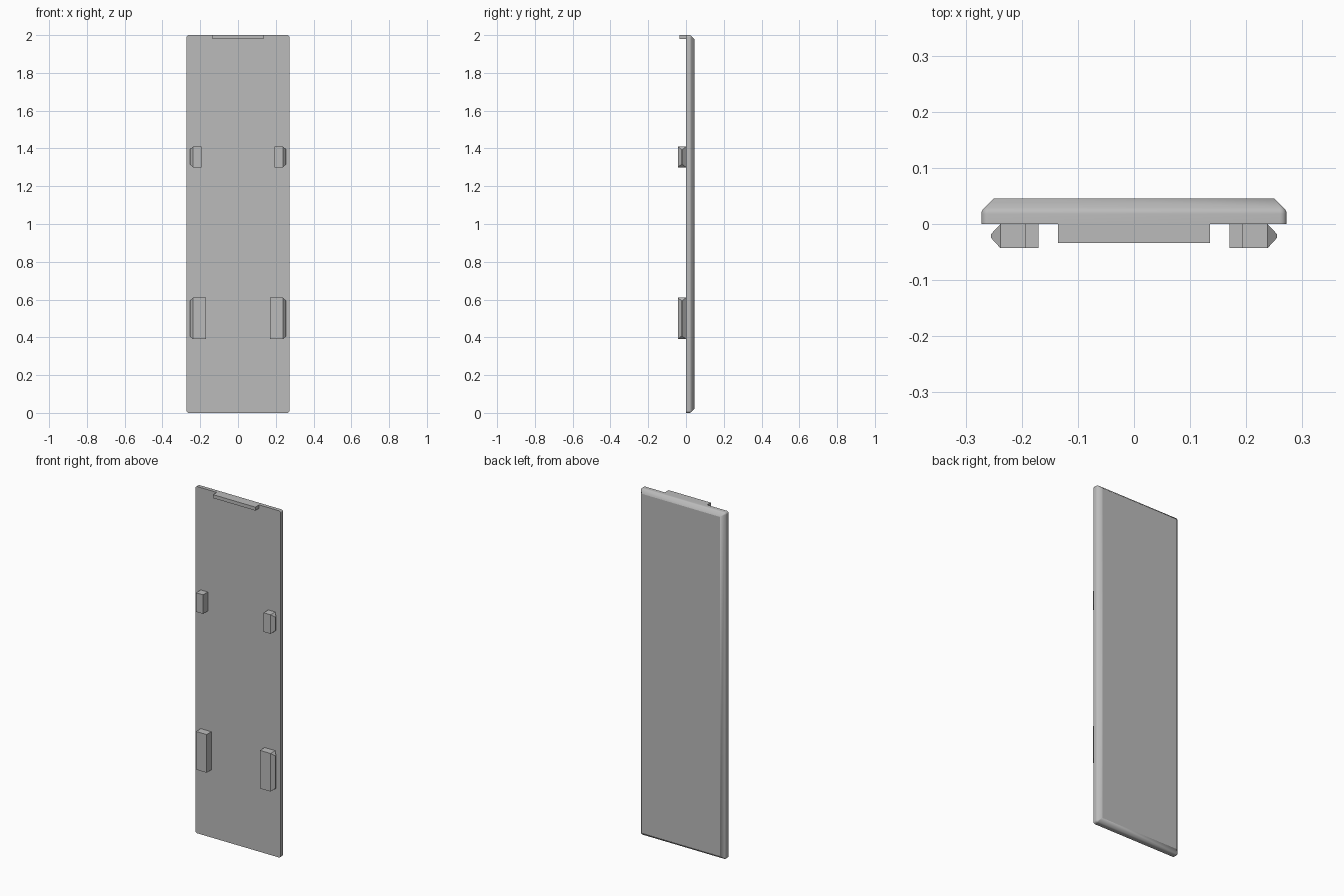
import bpy
import bmesh
from math import cos, sin, pi

old = bpy.data.objects.get("Cube")
if old:
    bpy.data.objects.remove(old, do_unlink=True)

GREY = (0.5, 0.5, 0.5, 1.0)
grey = bpy.data.materials.new("plain grey")
grey.use_nodes = True
grey.diffuse_color = GREY
grey.node_tree.nodes["Principled BSDF"].inputs["Base Color"].default_value = GREY


def loft(name, rings, smooth=False):
    """Skin a stack of matching point rings and cap both ends."""
    bm = bmesh.new()
    loops = [[bm.verts.new(p) for p in ring] for ring in rings]
    n = len(loops[0])
    for a, b in zip(loops, loops[1:]):
        for i in range(n):
            j = (i + 1) % n
            bm.faces.new((a[i], a[j], b[j], b[i]))
    bm.faces.new(loops[0])
    bm.faces.new(loops[-1])
    bmesh.ops.remove_doubles(bm, verts=bm.verts, dist=0.0001)
    bmesh.ops.recalc_face_normals(bm, faces=bm.faces)
    mesh = bpy.data.meshes.new(name)
    bm.to_mesh(mesh)
    bm.free()
    mesh.materials.append(grey)
    obj = bpy.data.objects.new(name, mesh)
    bpy.context.collection.objects.link(obj)
    if smooth:
        bpy.ops.object.select_all(action="DESELECT")
        obj.select_set(True)
        bpy.context.view_layer.objects.active = obj
        bpy.ops.object.shade_smooth_by_angle(angle=pi / 6)
    return obj


def rounded_outline(inset, y, half_w=0.272, radius=0.012, steps=5):
    """Upright rounded rectangle, shrunk by inset, at depth y."""
    r = max(radius - inset, 0)
    points = []
    for k, (sx, sz) in enumerate(((1, 1), (-1, 1), (-1, -1), (1, -1))):
        for s in range(steps + 1):
            a = (k + s / steps) * pi / 2
            points.append((sx * (half_w - inset - r) + r * cos(a), y,
                           1 + sz * (1 - inset - r) + r * sin(a)))
    return points


def rect_ring(x, y0, y1, z0, z1):
    return [(x, y0, z0), (x, y1, z0), (x, y1, z1), (x, y0, z1)]


# Cover panel: flat front, rounded shoulder and bevelled back edge
shoulder = [(0, 0), (0, 0.018)]
for s in range(1, 6):
    a = s / 5 * pi / 4
    shoulder.append((0.022 * (1 - cos(a)), 0.018 + 0.017 * sin(a)))
shoulder.append((0.022, 0.045))
loft("cover_panel", [rounded_outline(i, y) for i, y in shoulder], smooth=True)

# Top locating lip
loft("top_lip", [rect_ring(x, -0.034, 0.001, 1.98, 2.0) for x in (-0.135, 0.135)])

# Snap clips: a block with a tapered ridge on its outer side
for level, inner, z0, z1 in (("upper", 0.193, 1.30, 1.41),
                             ("lower", 0.17, 0.39, 0.61)):
    for side, s in (("left", 1), ("right", -1)):
        loft(f"{level}_{side}_clip", [
            rect_ring(s * inner, -0.043, 0.001, z0, z1),
            rect_ring(s * 0.238, -0.043, 0.0, z0, z1),
            rect_ring(s * 0.252, -0.028, -0.015, z0 + 0.013, z1 - 0.013),
            rect_ring(s * 0.255, -0.024, -0.019, z0 + 0.016, z1 - 0.016),
        ])
